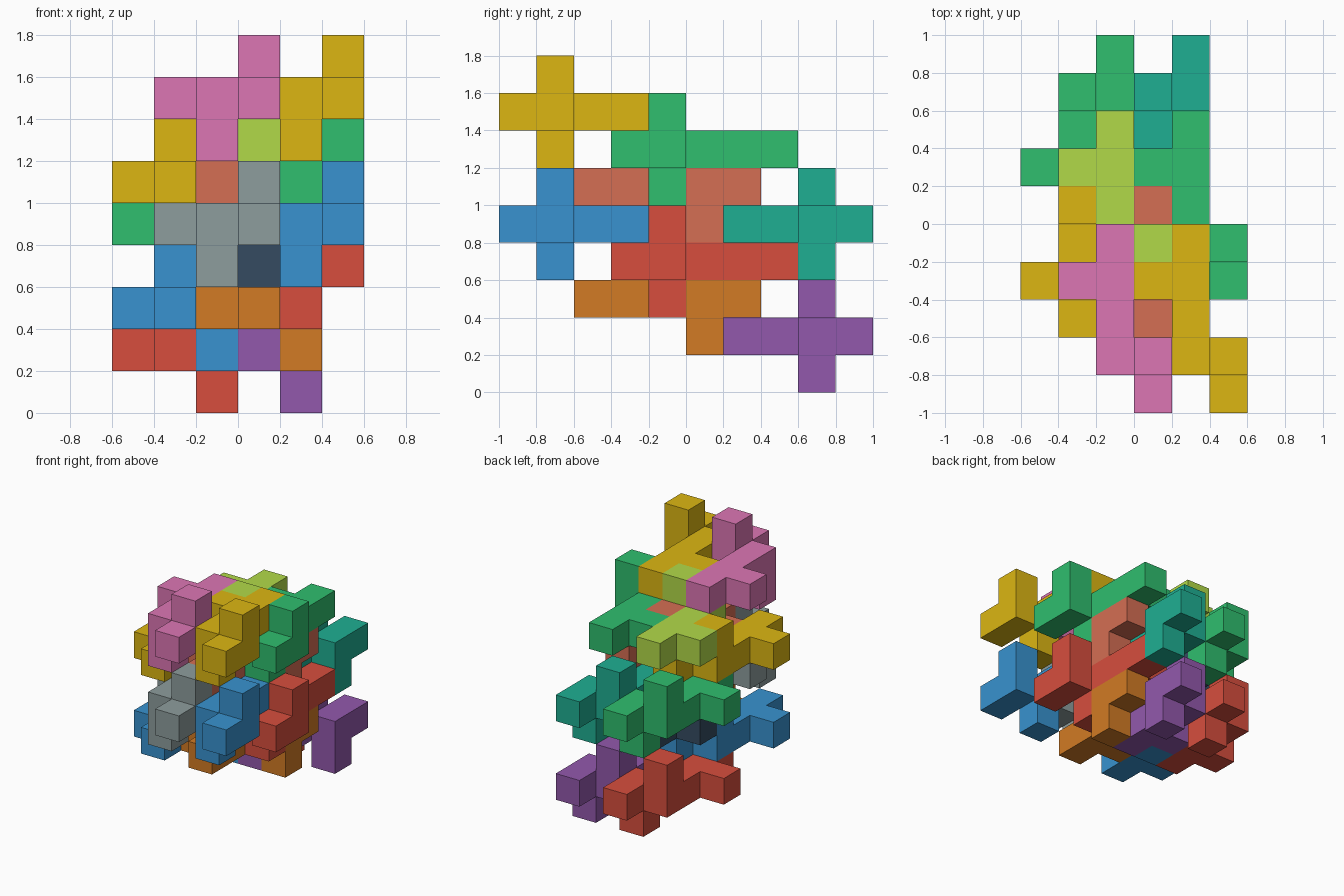
import bpy, bmesh
from mathutils import Vector

if "Cube" in bpy.data.objects:
    bpy.data.objects.remove(bpy.data.objects["Cube"])

U = 0.2  # cube size

# One nine-cube piece, cells relative to its hub; the "turned" version is rotated 180 degrees about x
PIECE = [(0, 0, 0), (0, 1, 0), (0, 2, 0), (0, 3, 0), (-1, 2, 0),
         (1, 0, 0), (1, -1, 0), (1, 0, 1), (0, 0, -1)]
DIRS = [Vector(d) for d in ((1, 0, 0), (-1, 0, 0), (0, 1, 0), (0, -1, 0), (0, 0, 1), (0, 0, -1))]

COLOURS = {
    "red": (0.84, 0.31, 0.25), "blue": (0.23, 0.57, 0.81), "green": (0.20, 0.74, 0.43),
    "gold": (0.86, 0.71, 0.10), "purple": (0.57, 0.35, 0.67), "orange": (0.82, 0.48, 0.16),
    "teal": (0.14, 0.68, 0.57), "pink": (0.86, 0.46, 0.70), "lime": (0.69, 0.85, 0.29),
    "salmon": (0.83, 0.43, 0.33), "grey": (0.55, 0.61, 0.61), "navy": (0.22, 0.30, 0.38),
}
MATERIALS = {}
for cname, rgb in COLOURS.items():
    mat = bpy.data.materials.new(cname)
    mat.diffuse_color = (*[c ** 2.2 for c in rgb], 1)
    mat.use_nodes = True
    mat.node_tree.nodes["Principled BSDF"].inputs["Base Color"].default_value = mat.diffuse_color
    MATERIALS[cname] = mat


def cube_piece(name, hub, turned, colour):
    """Join the cubes of one piece into a single closed outer skin."""
    s = -1 if turned else 1
    cells = {(x, s * y, s * z) for x, y, z in PIECE}
    bm = bmesh.new()
    for c in cells:
        for d in DIRS:
            if tuple(int(v) for v in Vector(c) + d) in cells:
                continue
            a = Vector((abs(d.y) + abs(d.z) > 0, abs(d.x), 0)) if d.z == 0 else Vector((1, 0, 0))
            if d.y:
                a = Vector((1, 0, 0))
            elif d.x:
                a = Vector((0, 1, 0))
            b = d.cross(a)
            mid = Vector(c) + d / 2
            corners = [mid + (a * p + b * q) / 2 for p, q in ((-1, -1), (1, -1), (1, 1), (-1, 1))]
            bm.faces.new([bm.verts.new(v * U) for v in corners])
    bmesh.ops.remove_doubles(bm, verts=bm.verts, dist=0.001)
    # Merge coplanar squares into clean flat faces
    bmesh.ops.dissolve_limit(bm, angle_limit=0.01, verts=bm.verts, edges=bm.edges)
    mesh = bpy.data.meshes.new(name)
    bm.to_mesh(mesh)
    bm.free()
    mesh.materials.append(MATERIALS[colour])
    obj = bpy.data.objects.new(name, mesh)
    obj.location = ((hub[0] - 2.5) * U, (hub[1] - 4.5) * U, (hub[2] + 0.5) * U)
    bpy.context.collection.objects.link(obj)


# Colours by layer, piece kind, then front/back row and left/right column
LAYERS = {
    "lower": (4, (("grey", "blue"), ("navy", "red")), (("blue", "orange"), ("red", "purple"))),
    "upper": (7, (("pink", "gold"), ("lime", "green")), (("gold", "salmon"), ("green", "teal"))),
}

# Lattice of interlocking pieces: steps of 2 in x, (3, -1) in y-z and 3 in z
for layer, (z, plain, turned) in LAYERS.items():
    for r, row in enumerate(("front", "back")):
        for c, col in enumerate(("left", "right")):
            cube_piece(f"{layer}_{row}_{col}_piece",
                       (2 + 2 * c, 1 + 3 * r, z - r), False, plain[r][c])
            cube_piece(f"{layer}_{row}_{col}_turned_piece",
                       (1 + 2 * c, 5 + 3 * r, z - 2 - r), True, turned[r][c])
